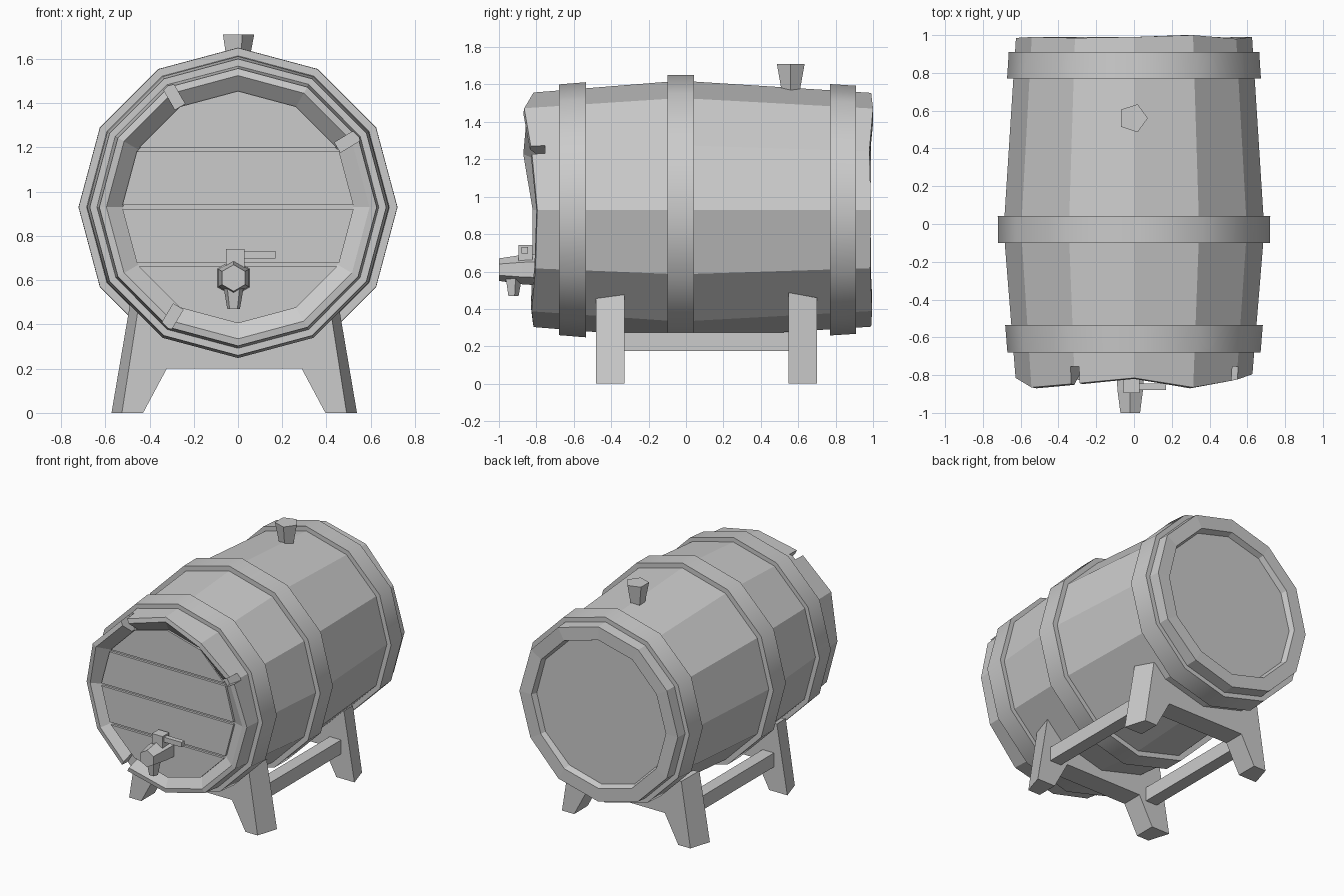
import bpy, bmesh, math
from mathutils import Vector, Matrix

if "Cube" in bpy.data.objects:
    bpy.data.objects.remove(bpy.data.objects["Cube"])

ZC = 0.93   # height of barrel axis
N = 12      # barrel sides


def finish(name, bm, smooth=False):
    bmesh.ops.recalc_face_normals(bm, faces=bm.faces)
    me = bpy.data.meshes.new(name)
    bm.to_mesh(me)
    bm.free()
    ob = bpy.data.objects.new(name, me)
    bpy.context.collection.objects.link(ob)
    if smooth:
        for p in me.polygons:
            p.use_smooth = True
        me.set_sharp_from_angle(angle=math.radians(35))
    return ob


def loft(name, rings, closed=False, smooth=False):
    """Skin a list of point rings; cap the ends or join last to first."""
    bm = bmesh.new()
    vs = [[bm.verts.new(p) for p in ring] for ring in rings]
    n = len(vs[0])
    pairs = list(zip(vs, vs[1:])) + ([(vs[-1], vs[0])] if closed else [])
    for a, b in pairs:
        for i in range(n):
            j = (i + 1) % n
            bm.faces.new((a[i], a[j], b[j], b[i]))
    if not closed:
        bm.faces.new(vs[0])
        bm.faces.new(vs[-1])
    return finish(name, bm, smooth)


def ring_y(r, ys, n=N, x=0.0, z=ZC, turn=0.0):
    """Regular polygon around the y axis; ys is one depth or one per corner."""
    pts = []
    for i in range(n):
        a = turn + math.tau * i / n
        y = ys[i] if isinstance(ys, list) else ys
        pts.append((x + r * math.cos(a), y, z + r * math.sin(a)))
    return pts


def ring_z(r, z, n, x, y, turn=0.0):
    return [(x + r * math.cos(turn + math.tau * i / n),
             y + r * math.sin(turn + math.tau * i / n), z) for i in range(n)]


def box(name, lo, hi):
    (x0, y0, z0), (x1, y1, z1) = lo, hi
    return loft(name, [[(x0, y0, z), (x1, y0, z), (x1, y1, z), (x0, y1, z)] for z in (z0, z1)])


def body_r(y):
    m = -0.03
    return 0.69 - 0.065 * ((m - y) / 0.80 if y < m else (y - m) / 1.02)


# barrel body with an uneven, worn front rim and recessed heads
front = [-0.80, -0.83, -0.87, -0.82, -0.85, -0.87, -0.82, -0.82, -0.83, -0.82, -0.83, -0.81]
back = [0.99, 0.98, 1.0, 0.99, 0.985, 0.99, 0.985, 0.99, 0.99, 0.99, 0.995, 0.985]
body = loft("barrel_body", [
    ring_y(0.52, -0.78), ring_y(0.595, front), ring_y(0.627, [y + 0.005 for y in front]),
    ring_y(0.69, -0.03), ring_y(0.625, back), ring_y(0.53, back), ring_y(0.515, 0.95)])

# cracks in the front rim
for i, deg in enumerate((31, 120, 239)):
    a = math.radians(deg)
    cut = box("crack_cutter_%d" % i, (0.525, -1.0, -0.026), (0.70, -0.755, 0.026))
    cut.data.transform(Matrix.Translation((0, 0, ZC)) @ Matrix.Rotation(-a, 4, 'Y'))
    cut.hide_render = True
    cut.hide_set(True)
    mod = body.modifiers.new("crack", 'BOOLEAN')
    mod.operation = 'DIFFERENCE'
    mod.solver = 'EXACT'
    mod.object = cut

# front head planks, separated by grooves
levels = [ZC - 0.6, ZC - 0.26, ZC, ZC + 0.26, ZC + 0.6]
for i, (lo, hi) in enumerate(zip(levels, levels[1:])):
    bm = bmesh.new()
    rings = [[bm.verts.new(p) for p in ring_y(0.525, y)] for y in (-0.775, -0.797)]
    for j in range(N):
        k = (j + 1) % N
        bm.faces.new((rings[0][j], rings[0][k], rings[1][k], rings[1][j]))
    for r in rings:
        bm.faces.new(r)
    for z, up in ((lo + 0.009, -1), (hi - 0.009, 1)):
        res = bmesh.ops.bisect_plane(bm, geom=bm.verts[:] + bm.edges[:] + bm.faces[:],
                                     plane_co=(0, 0, z), plane_no=(0, 0, up), clear_outer=True)
        edges = [e for e in res["geom_cut"] if isinstance(e, bmesh.types.BMEdge)]
        if edges:
            bmesh.ops.holes_fill(bm, edges=edges)
    finish("head_plank_%d" % i, bm)

# hoops follow the taper of the body
for name, y0, y1 in (("front_hoop", -0.68, -0.535), ("middle_hoop", -0.10, 0.043), ("rear_hoop", 0.77, 0.91)):
    a, b = body_r(y0), body_r(y1)
    t = 0.036 if name == "middle_hoop" else 0.033
    loft(name, [ring_y(a - 0.02, y0), ring_y(a + t, y0), ring_y(b + t, y1), ring_y(b - 0.02, y1)],
         closed=True, smooth=True)

# bung on top
loft("bung", [ring_z(0.05, 1.56, 5, -0.005, 0.56), ring_z(0.078, 1.71, 5, -0.005, 0.56)])

# trestle frames: splayed legs joined by a web under the barrel
def trestle_outline(foot, top, top_z, y):
    half = [(0.305, 0.20), (0.412, 0.0), (foot, 0.0), (top, top_z), (0.28, 0.44)]
    cx = -0.017
    return [(cx + x, y, z) for x, z in half] + [(cx - x, y, z) for x, z in reversed(half)]


for name, y_out, y_in in (("front_trestle", -0.48, -0.328), ("rear_trestle", 0.70, 0.547)):
    loft(name, [trestle_outline(0.508, 0.436, 0.46, y_out),
                trestle_outline(0.555, 0.472, 0.487, y_in)])

# side rails between the trestles
for name, s in (("right_rail", 1), ("left_rail", -1)):
    x0, x1 = sorted((-0.017 + s * 0.36, -0.017 + s * 0.45))
    box(name, (x0, -0.36, 0.175), (x1, 0.58, 0.275))

# tap: barrel, spout, valve block and lever
TX = -0.02
loft("tap_barrel", [ring_y(0.085, -0.77, 6, TX, 0.61, math.pi / 6), ring_y(0.078, -0.88, 6, TX, 0.61, math.pi / 6),
                    ring_y(0.06, -1.0, 6, TX, 0.61, math.pi / 6)])
loft("tap_spout", [ring_z(0.05, 0.58, 5, TX, -0.925, 0.3), ring_z(0.03, 0.47, 5, TX, -0.925, 0.3)])
box("tap_valve", (TX - 0.035, -0.895, 0.64), (TX + 0.05, -0.82, 0.742))
box("tap_lever", (TX + 0.04, -0.88, 0.697), (0.17, -0.845, 0.732))
